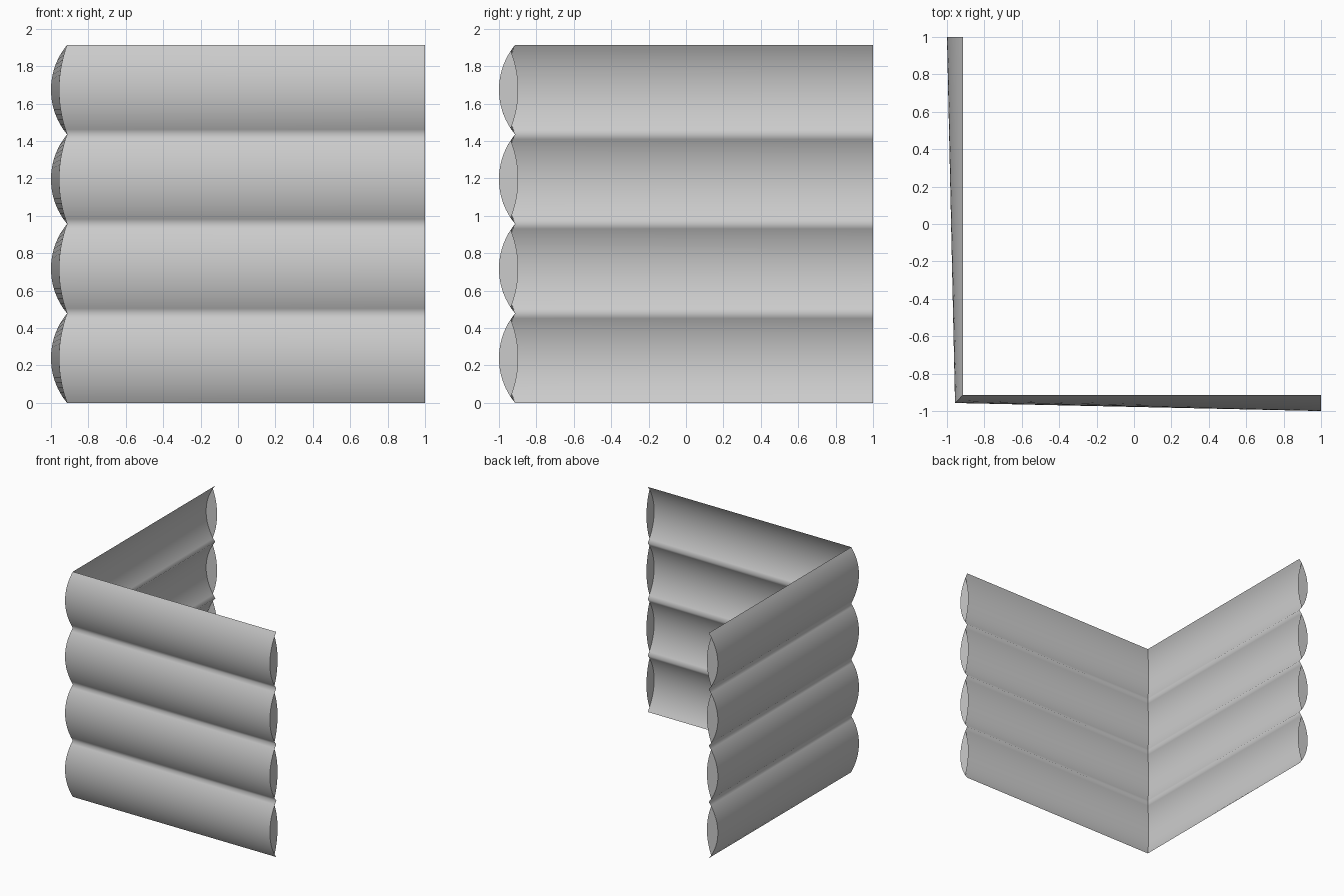
import bpy, math

if "Cube" in bpy.data.objects:
    bpy.data.objects.remove(bpy.data.objects["Cube"])

N_ROLLS, SEG = 4, 18
INNER = -0.914            # line of the creases between rolls
ROLL = 1.914 / N_ROLLS    # height of one roll
END_BULGE, CORNER_BULGE = 0.086, 0.043
CAP_INNER = -0.897        # innermost point of the end caps


def arc(sag, half, t):
    """Height of a circular arc of given sag at t in [-1, 1]."""
    r = (half * half + sag * sag) / (2 * sag)
    return math.sqrt(r * r - (t * half) ** 2) - (r - sag)


def add_mesh(name, verts, faces, swap, smooth):
    # swap mirrors the front wall across the corner diagonal
    if swap:
        verts = [(y, x, z) for x, y, z in verts]
        faces = [f[::-1] for f in faces]
    mesh = bpy.data.meshes.new(name)
    mesh.from_pydata(verts, [], faces)
    for p in mesh.polygons:
        p.use_smooth = smooth
    ob = bpy.data.objects.new(name, mesh)
    bpy.context.collection.objects.link(ob)


def wall(name, swap):
    # scalloped open sheet, mitred at the corner and swelling to the free end
    verts, faces = [], []
    for i in range(N_ROLLS * SEG + 1):
        t = (i % SEG) / SEG * 2 - 1
        z = i * ROLL / SEG
        a = arc(CORNER_BULGE, ROLL / 2, t)
        b = arc(END_BULGE, ROLL / 2, t)
        verts += [(INNER - a, INNER - a, z), (1, INNER - b, z)]
    for i in range(N_ROLLS * SEG):
        k = 2 * i
        faces.append((k, k + 1, k + 3, k + 2))
    add_mesh(name, verts, faces, swap, True)


def caps(name, swap):
    # lens-shaped plates closing the free end of each roll
    verts, faces = [], []
    half, edge = ROLL / 2, 0.87
    y0 = INNER - arc(END_BULGE, half, edge)
    for r in range(N_ROLLS):
        zc, start = (r + 0.5) * ROLL, len(verts)
        ts = [edge * (2 * i / SEG - 1) for i in range(SEG + 1)]
        outer = [(1, INNER - arc(END_BULGE, half, t), zc + t * half) for t in ts]
        inner = [(1, y0 + arc(CAP_INNER - y0, half * edge, t / edge), zc + t * half)
                 for t in ts[1:-1]]
        verts += outer + inner[::-1]
        faces.append(tuple(range(start, len(verts)))[::-1])
    add_mesh(name, verts, faces, swap, False)


for label, swap in (("front", False), ("left", True)):
    wall(label + "_wall", swap)
    caps(label + "_end_caps", swap)
